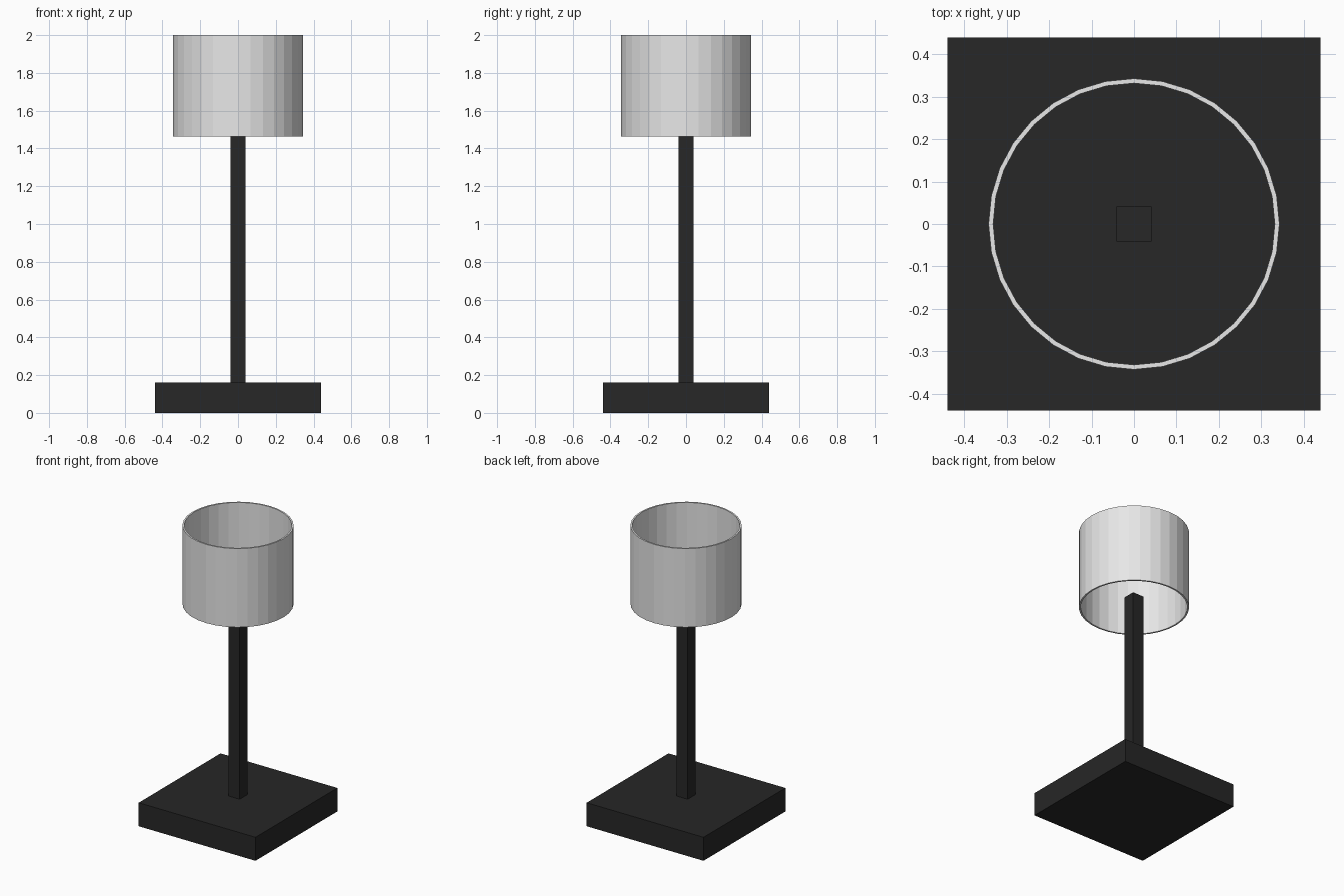
import bpy
import bmesh
import math

cube = bpy.data.objects.get("Cube")
if cube:
    bpy.data.objects.remove(cube, do_unlink=True)


def make_material(name, value):
    mat = bpy.data.materials.new(name)
    mat.use_nodes = True
    colour = (value, value, value, 1)
    mat.diffuse_color = colour
    mat.node_tree.nodes["Principled BSDF"].inputs["Base Color"].default_value = colour
    return mat


def add_object(name, bm, mat):
    bmesh.ops.recalc_face_normals(bm, faces=bm.faces)
    mesh = bpy.data.meshes.new(name)
    bm.to_mesh(mesh)
    bm.free()
    mesh.materials.append(mat)
    obj = bpy.data.objects.new(name, mesh)
    bpy.context.collection.objects.link(obj)
    return obj


def add_box(name, half, bottom, top, mat):
    bm = bmesh.new()
    bmesh.ops.create_cube(bm, size=2)
    for v in bm.verts:
        v.co.x *= half
        v.co.y *= half
        v.co.z = top if v.co.z > 0 else bottom
    return add_object(name, bm, mat)


def add_tube(name, outer, inner, bottom, top, sides, mat):
    # Closed rectangular wall section carried around the axis
    section = [(outer, bottom), (outer, top), (inner, top), (inner, bottom)]
    bm = bmesh.new()
    rings = []
    for i in range(sides):
        a = math.tau * i / sides
        rings.append([bm.verts.new((r * math.cos(a), r * math.sin(a), z))
                      for r, z in section])
    for i, ring in enumerate(rings):
        after = rings[(i + 1) % sides]
        for j in range(len(section)):
            k = (j + 1) % len(section)
            bm.faces.new((ring[j], after[j], after[k], ring[k]))
    return add_object(name, bm, mat)


black = make_material("matte black", 0.02)
white = make_material("shade off white", 0.8)

# Square foot and post
add_box("base", 0.44, 0, 0.16, black)
add_box("post", 0.041, 0.16, 1.54, black)

# Open, thin-walled drum shade
add_tube("lamp_shade", 0.343, 0.332, 1.464, 2, 32, white)
